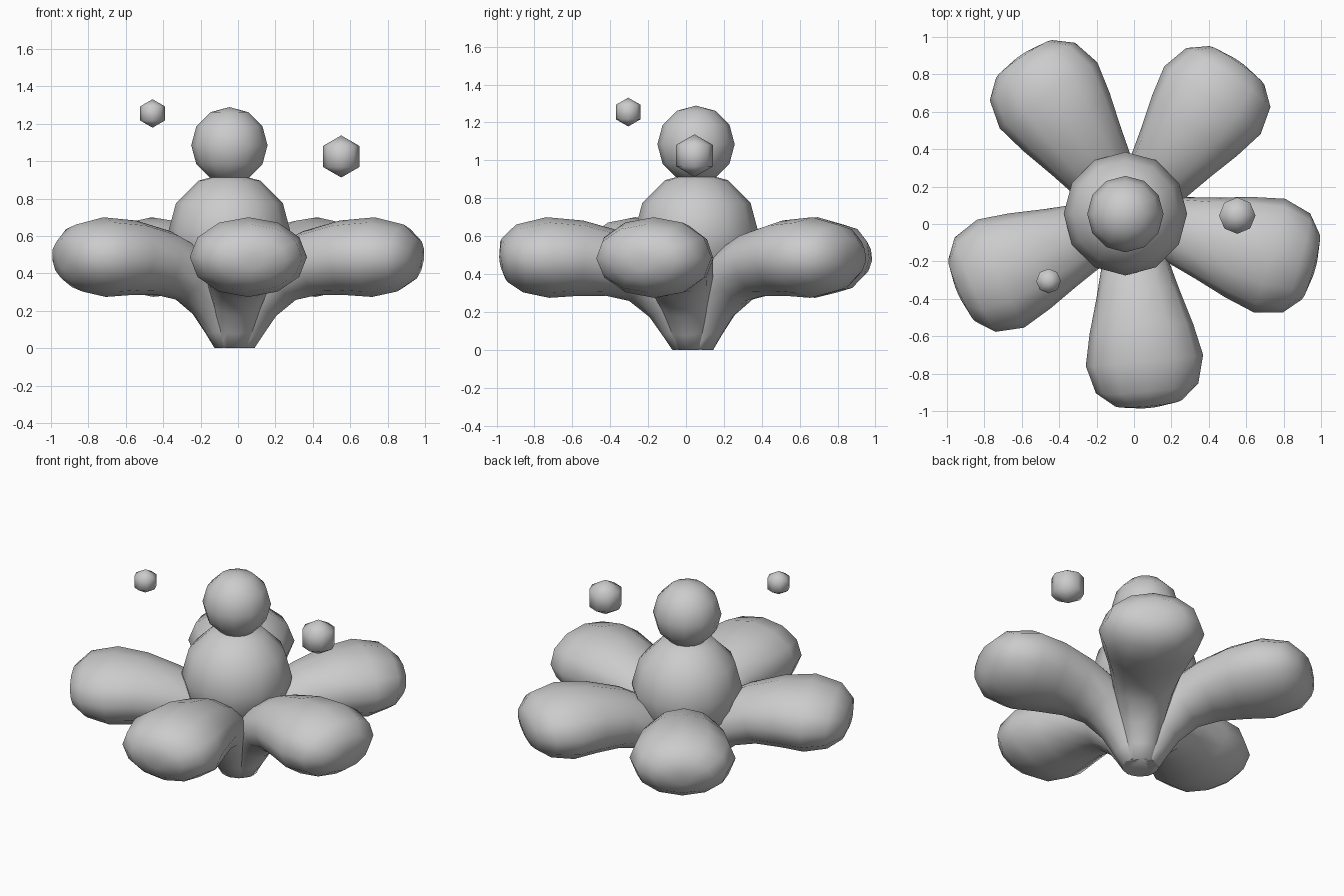
import bpy, bmesh
from math import sin, cos, pi, radians

if "Cube" in bpy.data.objects:
    bpy.data.objects.remove(bpy.data.objects["Cube"])

# petal sections: radial distance, height, half width, half thickness, path slope (deg)
SECTIONS = [
    (0.00, 0.00, 0.10, 0.11, 90),
    (0.05, 0.12, 0.115, 0.12, 68),
    (0.12, 0.25, 0.14, 0.135, 55),
    (0.25, 0.385, 0.18, 0.155, 35),
    (0.42, 0.455, 0.225, 0.175, 14),
    (0.60, 0.483, 0.278, 0.20, 5),
    (0.77, 0.487, 0.315, 0.213, -2),
    (0.92, 0.482, 0.275, 0.18, -6),
    (1.00, 0.472, 0.18, 0.115, -8),
    (1.02, 0.465, 0.06, 0.04, -8),
]
# heading (deg) and length factor of each petal
PETALS = [(-84.5, 1.0), (-15.5, 1.0), (55, 0.99), (124, 1.02), (203.5, 0.985)]
CENTRE = (-0.018, 0.037)
SIDES = 12


def smooth(obj, angle):
    bpy.ops.object.select_all(action='DESELECT')
    obj.select_set(True)
    bpy.context.view_layer.objects.active = obj
    bpy.ops.object.shade_smooth_by_angle(angle=radians(angle))


def petal(name, heading, length):
    bm = bmesh.new()
    rings = []
    for r, z, w, h, slope in SECTIONS:
        t = radians(slope)
        ring = []
        for i in range(SIDES):
            a = 2 * pi * i / SIDES
            u, v = w * cos(a), h * sin(a)
            rr, zz = r * length - v * sin(t), z + v * cos(t)
            ring.append(bm.verts.new((rr * cos(heading) - u * sin(heading) + CENTRE[0],
                                      rr * sin(heading) + u * cos(heading) + CENTRE[1], zz)))
        rings.append(ring)
    for a, b in zip(rings, rings[1:]):
        for i in range(SIDES):
            j = (i + 1) % SIDES
            bm.faces.new((a[i], a[j], b[j], b[i]))
    bm.faces.new(rings[0])
    bm.faces.new(rings[-1])
    bmesh.ops.recalc_face_normals(bm, faces=bm.faces)
    mesh = bpy.data.meshes.new(name)
    bm.to_mesh(mesh)
    bm.free()
    obj = bpy.data.objects.new(name, mesh)
    bpy.context.collection.objects.link(obj)
    smooth(obj, 60)


def ball(name, location, radius, segments, rings):
    bpy.ops.mesh.primitive_uv_sphere_add(segments=segments, ring_count=rings,
                                         radius=radius, location=location)
    obj = bpy.context.object
    obj.name = name
    smooth(obj, 80)


# five petals sharing one stem base
for k, (heading, length) in enumerate(PETALS):
    petal(f"petal_{k + 1}", radians(heading), length)

# flower centre, ball on top and two floating drops
ball("flower_centre", (-0.046, 0.055, 0.61), 0.33, 12, 6)
ball("top_ball", (-0.046, 0.053, 1.085), 0.204, 12, 6)
ball("large_drop", (0.552, 0.045, 1.025), 0.1125, 8, 3)
ball("small_drop", (-0.457, -0.305, 1.255), 0.076, 8, 3)
